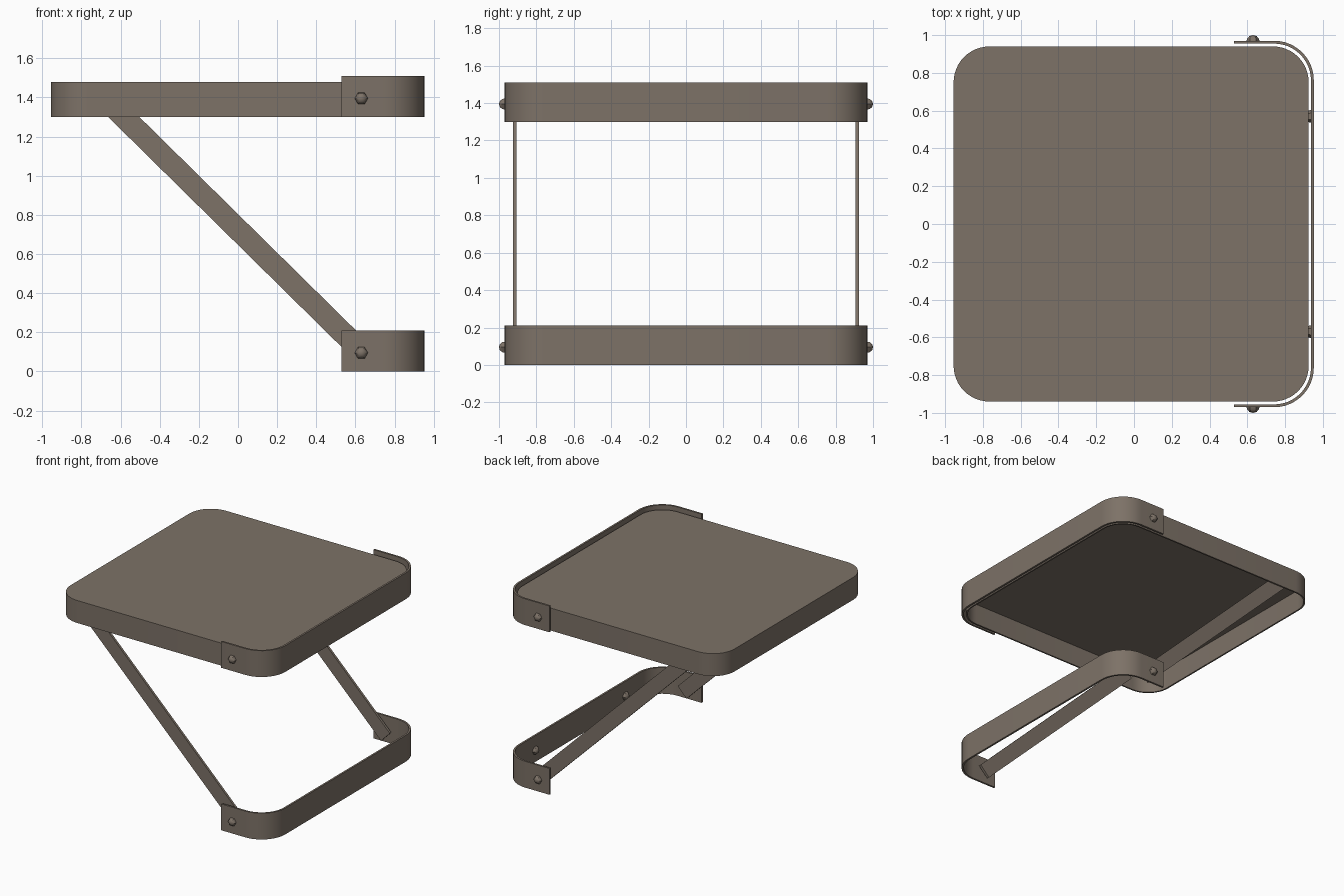
import bpy, bmesh, math
from mathutils import Vector

if "Cube" in bpy.data.objects:
    bpy.data.objects.remove(bpy.data.objects["Cube"])

mat = bpy.data.materials.new("warm grey metal")
mat.diffuse_color = (0.205, 0.168, 0.136, 1)
mat.use_nodes = True
mat.node_tree.nodes["Principled BSDF"].inputs["Base Color"].default_value = mat.diffuse_color


def finish(bm, name, smooth=True):
    bmesh.ops.recalc_face_normals(bm, faces=bm.faces)
    me = bpy.data.meshes.new(name)
    bm.to_mesh(me)
    bm.free()
    me.materials.append(mat)
    ob = bpy.data.objects.new(name, me)
    bpy.context.collection.objects.link(ob)
    if smooth:
        bpy.context.view_layer.objects.active = ob
        ob.select_set(True)
        bpy.ops.object.shade_smooth_by_angle(angle=math.radians(35))
        ob.select_set(False)
    return ob


def arc(cx, cy, r, a0, a1, n=12):
    return [(cx + r * math.cos(math.radians(a0 + (a1 - a0) * i / n)),
             cy + r * math.sin(math.radians(a0 + (a1 - a0) * i / n))) for i in range(n + 1)]


def extrude(pts, z0, z1, name):
    bm = bmesh.new()
    f = bm.faces.new([bm.verts.new((x, y, z0)) for x, y in pts])
    g = bmesh.ops.extrude_face_region(bm, geom=[f])
    bmesh.ops.translate(bm, vec=(0, 0, z1 - z0),
                        verts=[v for v in g["geom"] if isinstance(v, bmesh.types.BMVert)])
    return finish(bm, name)


def rounded(x0, x1, y, r):
    return (arc(x1 - r, y - r, r, 0, 90) + arc(x0 + r, y - r, r, 90, 180)
            + arc(x0 + r, r - y, r, 180, 270) + arc(x1 - r, r - y, r, 270, 360))


# Seat: open-bottomed tray with thin rim
bm = bmesh.new()
outer, inner = rounded(-0.955, 0.925, 0.94, 0.19), rounded(-0.943, 0.913, 0.928, 0.178)
loops = [[bm.verts.new((x, y, z)) for x, y in p]
         for p, z in ((outer, 1.48), (outer, 1.30), (inner, 1.30), (inner, 1.465))]
n = len(outer)
for a, b in zip(loops, loops[1:]):
    for i in range(n):
        bm.faces.new((a[i], a[(i + 1) % n], b[(i + 1) % n], b[i]))
bm.faces.new(loops[0])
bm.faces.new(loops[-1])
finish(bm, "seat_tray")


# U-shaped wall brackets
def u_side(x, y, r):
    return [(0.53, -y)] + arc(x - r, r - y, r, -90, 0) + arc(x - r, y - r, r, 0, 90) + [(0.53, y)]


u = u_side(0.952, 0.97, 0.21) + u_side(0.937, 0.955, 0.195)[::-1]
for name, z in (("lower", 0.0), ("upper", 1.30)):
    extrude(u, z, z + 0.21, name + "_bracket")


# Diagonal support arms
a, b = Vector((0.67, 0, 0.065)), Vector((-0.70, 0, 1.415))
d = (b - a).normalized()
p = Vector((d.z, 0, -d.x)) * 0.056
for side in (-1, 1):
    bm = bmesh.new()
    ring = [[bm.verts.new(q + Vector((0, side * y, 0))) for q in (a - p, a + p, b + p, b - p)]
            for y in (0.907, 0.926)]
    bm.faces.new(ring[0])
    bm.faces.new(ring[1])
    for i in range(4):
        j = (i + 1) % 4
        bm.faces.new((ring[0][i], ring[0][j], ring[1][j], ring[1][i]))
    finish(bm, "support_arm", False)


# Faceted rivet heads: domes pointing along a direction
def rivet(pos, direction):
    bm = bmesh.new()
    rings = [[bm.verts.new((r * math.cos(k * math.pi / 3), r * math.sin(k * math.pi / 3), h))
              for k in range(6)] for r, h in ((0.034, 0), (0.031, 0.013), (0.019, 0.026))]
    tip = bm.verts.new((0, 0, 0.031))
    for s, t in zip(rings, rings[1:]):
        for i in range(6):
            bm.faces.new((s[i], s[(i + 1) % 6], t[(i + 1) % 6], t[i]))
    for i in range(6):
        bm.faces.new((rings[-1][i], rings[-1][(i + 1) % 6], tip))
    bm.faces.new(rings[0])
    ob = finish(bm, "rivet", True)
    ob.rotation_euler = Vector(direction).to_track_quat('Z', 'Y').to_euler()
    ob.location = pos


for z in (0.095, 1.395):
    for side in (-1, 1):
        rivet((0.63, side * 0.969, z), (0, side, 0))
        rivet((0.938, side * 0.57, z), (-1, 0, 0))
